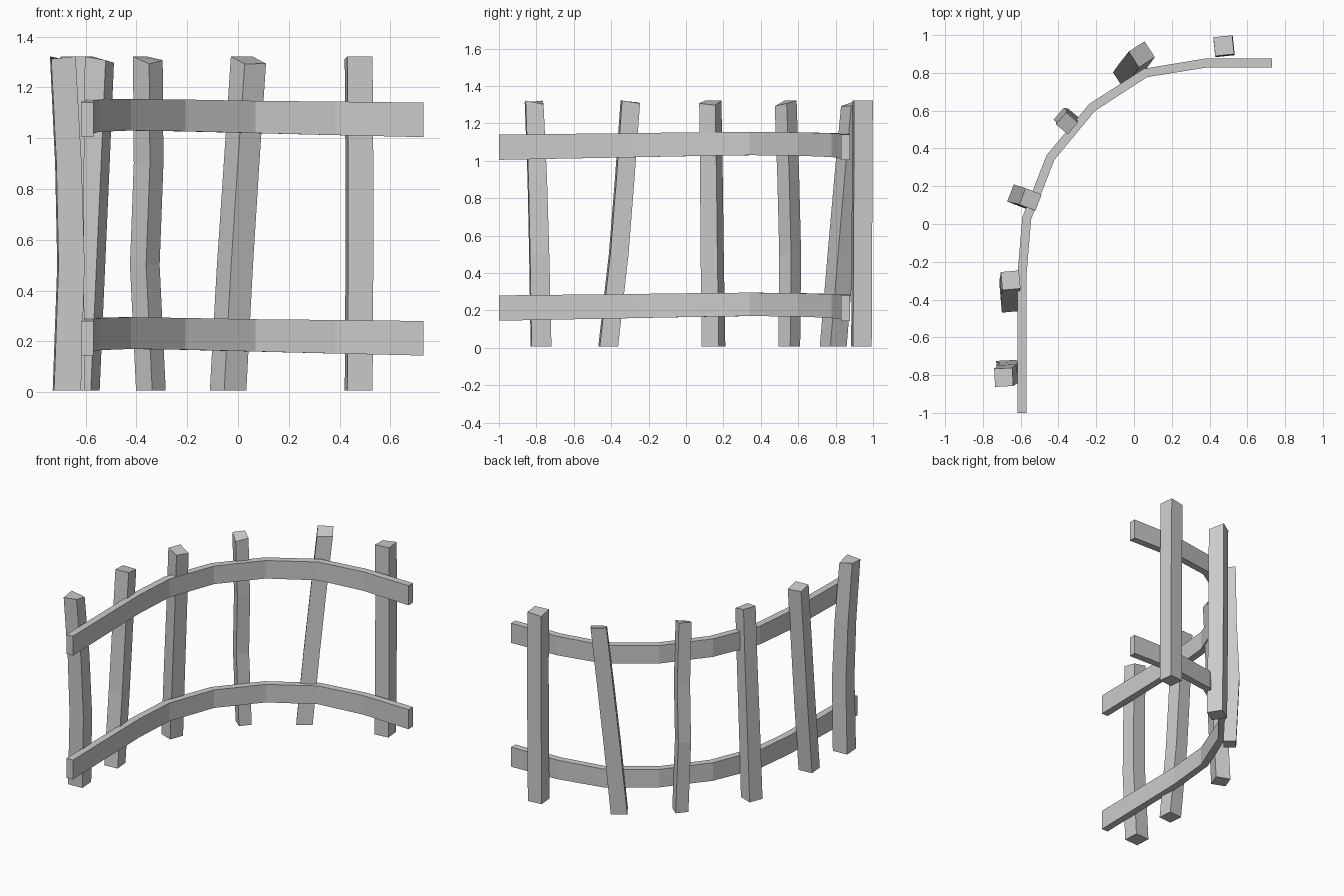
import bpy
from math import radians, cos, sin
from mathutils import Vector

if "Cube" in bpy.data.objects:
    bpy.data.objects.remove(bpy.data.objects["Cube"])


def make_object(name, rings):
    """Skin a list of four-cornered rings into a closed solid."""
    verts = [v for ring in rings for v in ring]
    n = len(rings)
    faces = [(3, 2, 1, 0), tuple(4 * (n - 1) + k for k in range(4))]
    for r in range(n - 1):
        for k in range(4):
            j = (k + 1) % 4
            faces.append((4 * r + k, 4 * r + j, 4 * r + 4 + j, 4 * r + 4 + k))
    mesh = bpy.data.meshes.new(name)
    mesh.from_pydata(verts, [], faces)
    mesh.update()
    obj = bpy.data.objects.new(name, mesh)
    bpy.context.collection.objects.link(obj)
    return obj


# Curved rail path: x, y, bottom z, top z (for the upper rail)
PATH = [(-0.593, -1.0, 1.005, 1.14), (-0.593, -0.27, 1.019, 1.148),
        (-0.568, 0.03, 1.025, 1.152), (-0.442, 0.352, 1.03, 1.155),
        (-0.222, 0.617, 1.027, 1.152), (0.061, 0.80, 1.02, 1.147),
        (0.38, 0.852, 1.012, 1.144), (0.73, 0.852, 1.004, 1.14)]


def rail(name, drop, half=0.024):
    pts = [Vector(p[:2]) for p in PATH]
    rings = []
    for i, (x, y, lo, hi) in enumerate(PATH):
        a = (pts[i] - pts[max(i - 1, 0)]).normalized()
        b = (pts[min(i + 1, len(pts) - 1)] - pts[i]).normalized()
        t = (a + b).normalized()
        s = Vector((t.y, -t.x)) * half
        rings.append([(x + s.x, y + s.y, lo - drop), (x + s.x, y + s.y, hi - drop),
                      (x - s.x, y - s.y, hi - drop), (x - s.x, y - s.y, lo - drop)])
    return make_object(name, rings)


rail("upper_rail", 0.0)
rail("lower_rail", 0.86)

LEVELS = (0.007, 0.5, 0.9, 1.322)


def post(name, centres, turn, sizes, top_drop):
    """Rough-hewn post: centres at four levels, (bottom, top) size, corner drops."""
    c, s = cos(radians(turn)), sin(radians(turn))
    rings = []
    for i, (x, y) in enumerate(centres):
        h = (sizes[0] + (sizes[1] - sizes[0]) * i / 3) / 2
        ring = []
        for k, (u, v) in enumerate(((-h, -h), (h, -h), (h, h), (-h, h))):
            z = LEVELS[i] - (top_drop[k] if i == 3 else 0)
            ring.append((x + u * c - v * s, y + u * s + v * c, z))
        rings.append(ring)
    return make_object(name, rings)


# Six leaning posts along the outside of the rails
POSTS = [
    ([(-0.674, -0.775), (-0.658, -0.785), (-0.668, -0.795), (-0.69, -0.812)],
     3, (0.106, 0.096), (0.01, 0, 0.02, 0)),
    ([(-0.655, -0.416), (-0.66, -0.36), (-0.658, -0.328), (-0.653, -0.298)],
     5, (0.098, 0.096), (0, 0, 0.015, 0.01)),
    ([(-0.608, 0.147), (-0.585, 0.14), (-0.566, 0.136), (-0.548, 0.13)],
     -21, (0.098, 0.092), (0, 0.015, 0.025, 0)),
    ([(-0.343, 0.552), (-0.367, 0.557), (-0.352, 0.547), (-0.355, 0.533)],
     -40, (0.083, 0.083), (0, 0.03, 0.015, 0)),
    ([(-0.039, 0.787), (-0.012, 0.828), (0.014, 0.862), (0.041, 0.898)],
     33, (0.104, 0.1), (0.03, 0.028, 0, 0)),
    ([(0.475, 0.938), (0.478, 0.94), (0.478, 0.942), (0.475, 0.944)],
     6, (0.1, 0.1), (0, 0, 0, 0.01)),
]
for n, args in enumerate(POSTS, 1):
    post(f"fence_post_{n}", *args)
